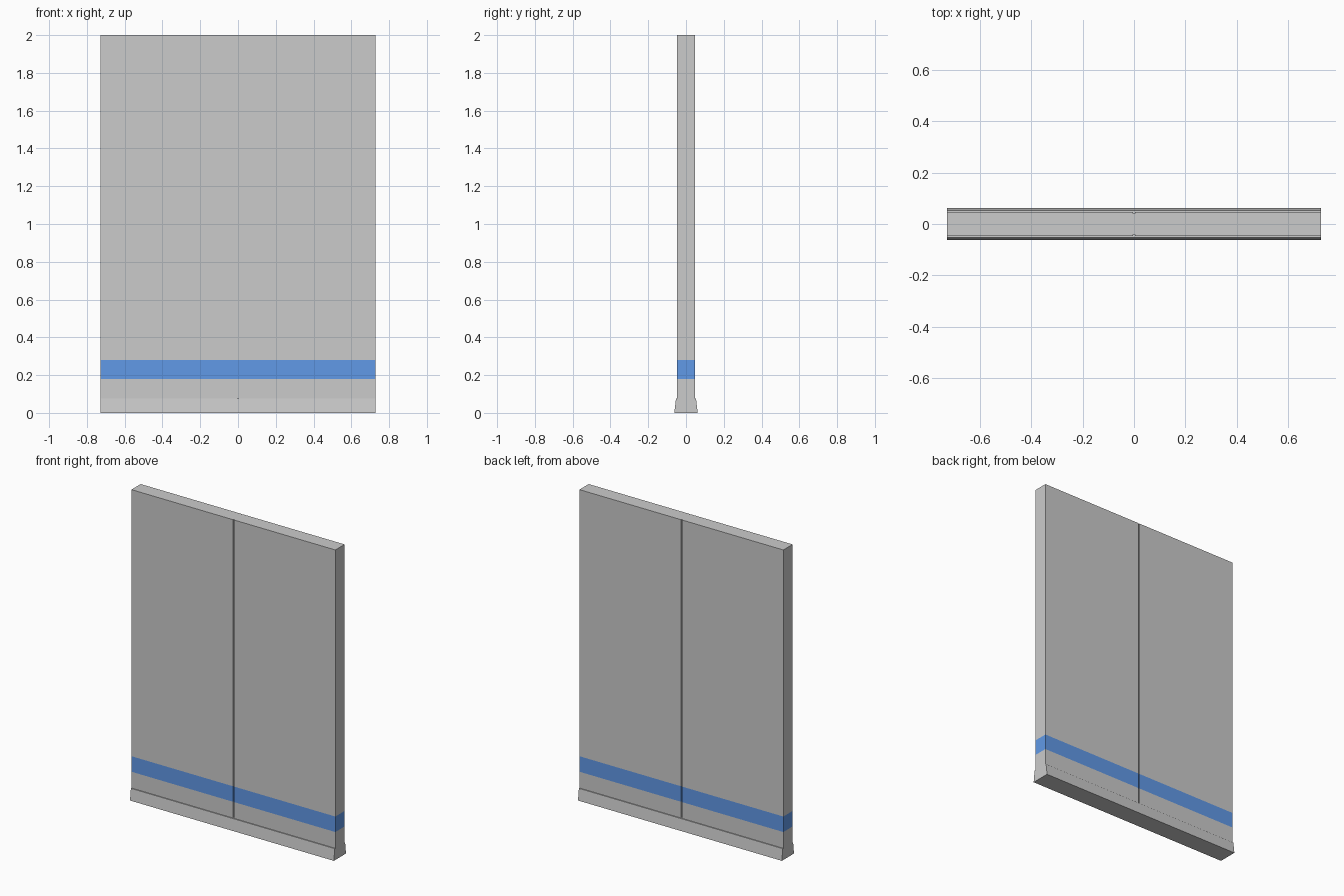
import bpy
import bmesh

if "Cube" in bpy.data.objects:
    bpy.data.objects.remove(bpy.data.objects["Cube"])

HALF_W = 0.7275   # half width of the wall
HALF_T = 0.047    # half thickness of the wall
BASE_H = 0.075    # height of the skirting
GROOVE_W, GROOVE_Y = 0.004, 0.040   # groove half width, and y of its floor


def mesh_object(name, bm, materials=()):
    bmesh.ops.recalc_face_normals(bm, faces=bm.faces)
    me = bpy.data.meshes.new(name)
    bm.to_mesh(me)
    bm.free()
    for m in materials:
        me.materials.append(m)
    ob = bpy.data.objects.new(name, me)
    bpy.context.collection.objects.link(ob)
    return ob


def loft(rings, band=None):
    """Skin closed rings of points; faces of span number `band` get material 1."""
    bm = bmesh.new()
    loops = [[bm.verts.new(p) for p in ring] for ring in rings]
    n = len(loops[0])
    for k, (a, b) in enumerate(zip(loops, loops[1:])):
        for i in range(n):
            j = (i + 1) % n
            f = bm.faces.new((a[i], a[j], b[j], b[i]))
            f.material_index = int(k == band)
    bm.faces.new(loops[0][::-1])
    bm.faces.new(loops[-1])
    return bm


grey = bpy.data.materials.new("grey")
grey.diffuse_color = (0.8, 0.8, 0.8, 1)
grey.use_nodes = True
grey.node_tree.nodes["Principled BSDF"].inputs["Base Color"].default_value = grey.diffuse_color
blue = bpy.data.materials.new("blue_band")
blue.diffuse_color = (0.12, 0.32, 0.8, 1)
blue.use_nodes = True
blue.node_tree.nodes["Principled BSDF"].inputs["Base Color"].default_value = blue.diffuse_color

# Wall panel: plan outline with a centre groove on both faces, flush blue band
front = [(-HALF_W, -HALF_T), (-GROOVE_W, -HALF_T), (-GROOVE_W, -GROOVE_Y),
         (GROOVE_W, -GROOVE_Y), (GROOVE_W, -HALF_T), (HALF_W, -HALF_T)]
plan = front + [(-x, -y) for x, y in front]
levels = (BASE_H, 0.18, 0.28, 2.0)
mesh_object("wall_panel", loft([[(x, y, z) for x, y in plan] for z in levels], band=1),
            (grey, blue))

# Skirting: tapered profile run along the full width
side = [(0.062, 0), (0.053, BASE_H)]
profile = side + [(-y, z) for y, z in reversed(side)]
mesh_object("skirting", loft([[(x, y, z) for y, z in profile] for x in (-HALF_W, HALF_W)]))
